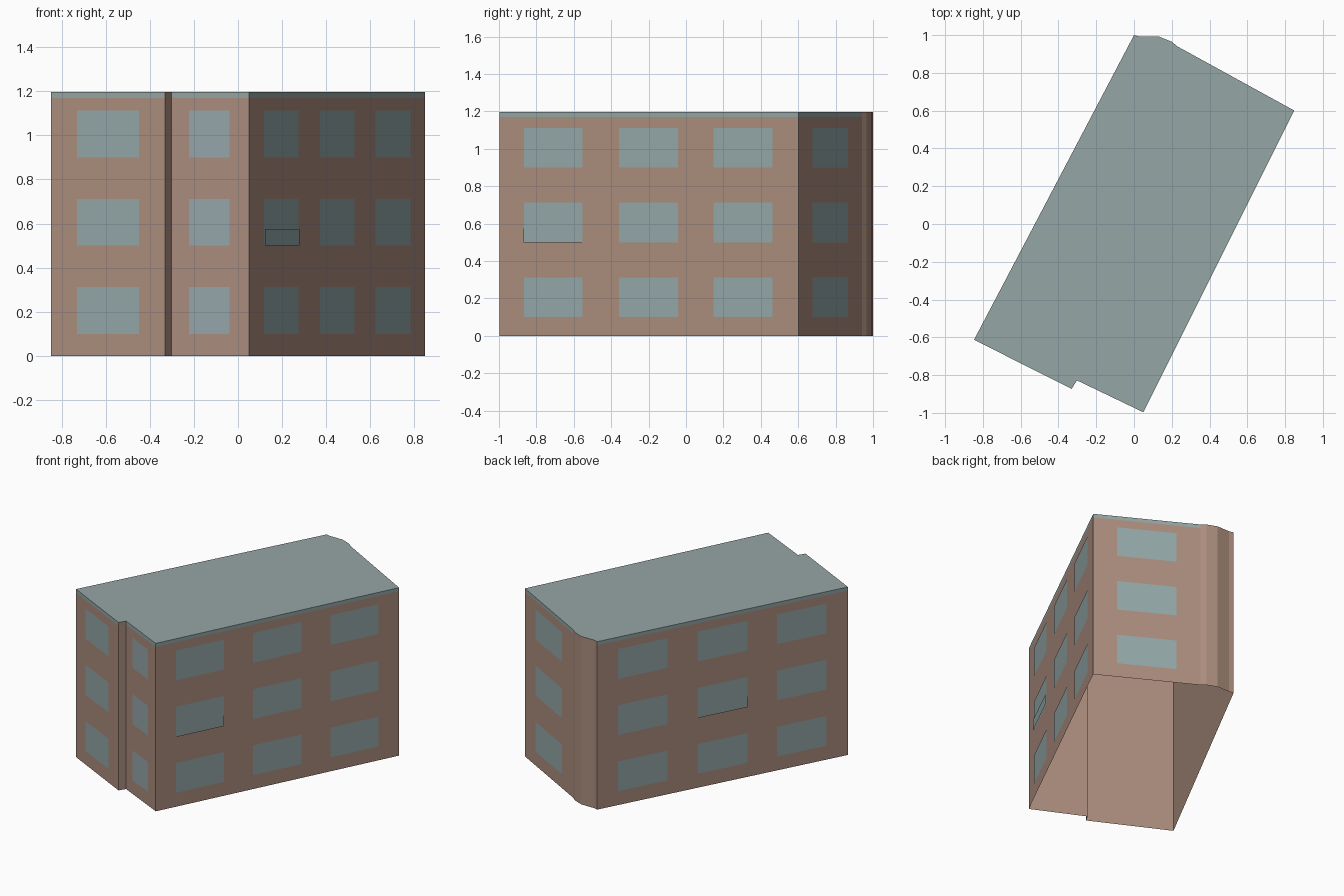
import bpy
import bmesh
from mathutils import Vector

cube = bpy.data.objects.get("Cube")
if cube:
    bpy.data.objects.remove(cube, do_unlink=True)


def make_material(name, rgb):
    mat = bpy.data.materials.new(name)
    mat.use_nodes = True
    mat.diffuse_color = (*rgb, 1)
    mat.node_tree.nodes["Principled BSDF"].inputs["Base Color"].default_value = (*rgb, 1)
    return mat


brick = make_material("warm_brick", (0.41, 0.27, 0.21))
roof = make_material("grey_green_roof", (0.30, 0.38, 0.375))
green_glass = make_material("grey_green_glass", (0.30, 0.39, 0.39))
blue_glass = make_material("pale_blue_glass", (0.31, 0.39, 0.41))


def finish(bm, name, materials):
    mesh = bpy.data.meshes.new(name)
    bm.to_mesh(mesh)
    bm.free()
    for mat in materials:
        mesh.materials.append(mat)
    obj = bpy.data.objects.new(name, mesh)
    bpy.context.collection.objects.link(obj)


# Each wall, anticlockwise: name, start corner, window spans, glass, roof trim
LONG = [(0.083, 0.279), (0.4, 0.598), (0.717, 0.914)]
walls = [
    ("front_right", (-0.847, -0.613), [(0.23, 0.77)], green_glass, True),
    ("recess", (-0.33, -0.873), [], None, False),
    ("front_left", (-0.302, -0.828), [(0.23, 0.75)], blue_glass, True),
    ("left", (0.05, -0.997), LONG, green_glass, True),
    ("back", (0.848, 0.601), [(0.22, 0.776)], green_glass, True),
    ("curve_a", (0.23, 0.94), [], None, False),
    ("curve_b", (0.2, 0.965), [], None, False),
    ("curve_c", (0.13, 0.993), [], None, False),
    ("curve_d", (0.03, 0.992), [], None, False),
    ("right", (0.0, 1.0), LONG, green_glass, True),
]
corners = [Vector(w[1]) for w in walls]
count = len(walls)

# Brick shell, open underneath, with roof and coloured roof edge
bm = bmesh.new()
rows = [[bm.verts.new((c.x, c.y, z)) for c in corners] for z in (0, 1.17, 1.196)]
for band in (0, 1):
    for i, wall in enumerate(walls):
        n = (i + 1) % count
        face = bm.faces.new((rows[band][i], rows[band][n],
                             rows[band + 1][n], rows[band + 1][i]))
        face.material_index = int(band == 1 and wall[4])
bm.faces.new(rows[-1]).material_index = 1
finish(bm, "building", [brick, roof])


# Flat upright pane held just off a wall
def add_pane(bm, index, span, bottom, top, offset):
    start, end = corners[index], corners[(index + 1) % count]
    along = (end - start).normalized()
    out = Vector((along.y, -along.x)) * offset
    a, b = (start.lerp(end, t) + out for t in span)
    bm.faces.new([bm.verts.new((p.x, p.y, z))
                  for p, z in ((a, bottom), (b, bottom), (b, top), (a, top))])


# Three storeys of windows on each glazed wall
for i, (name, _, spans, glass, _) in enumerate(walls):
    if spans:
        bm = bmesh.new()
        for sill in (0.1, 0.5, 0.9):
            for span in spans:
                add_pane(bm, i, span, sill, sill + 0.212, 0.002)
        finish(bm, name + "_windows", [glass])

# Raised lower panes on one middle-storey window of each long wall
for i, span in ((3, LONG[0]), (9, LONG[1])):
    bm = bmesh.new()
    add_pane(bm, i, span, 0.5, 0.575, 0.008)
    finish(bm, walls[i][0] + "_lower_pane", [green_glass])
